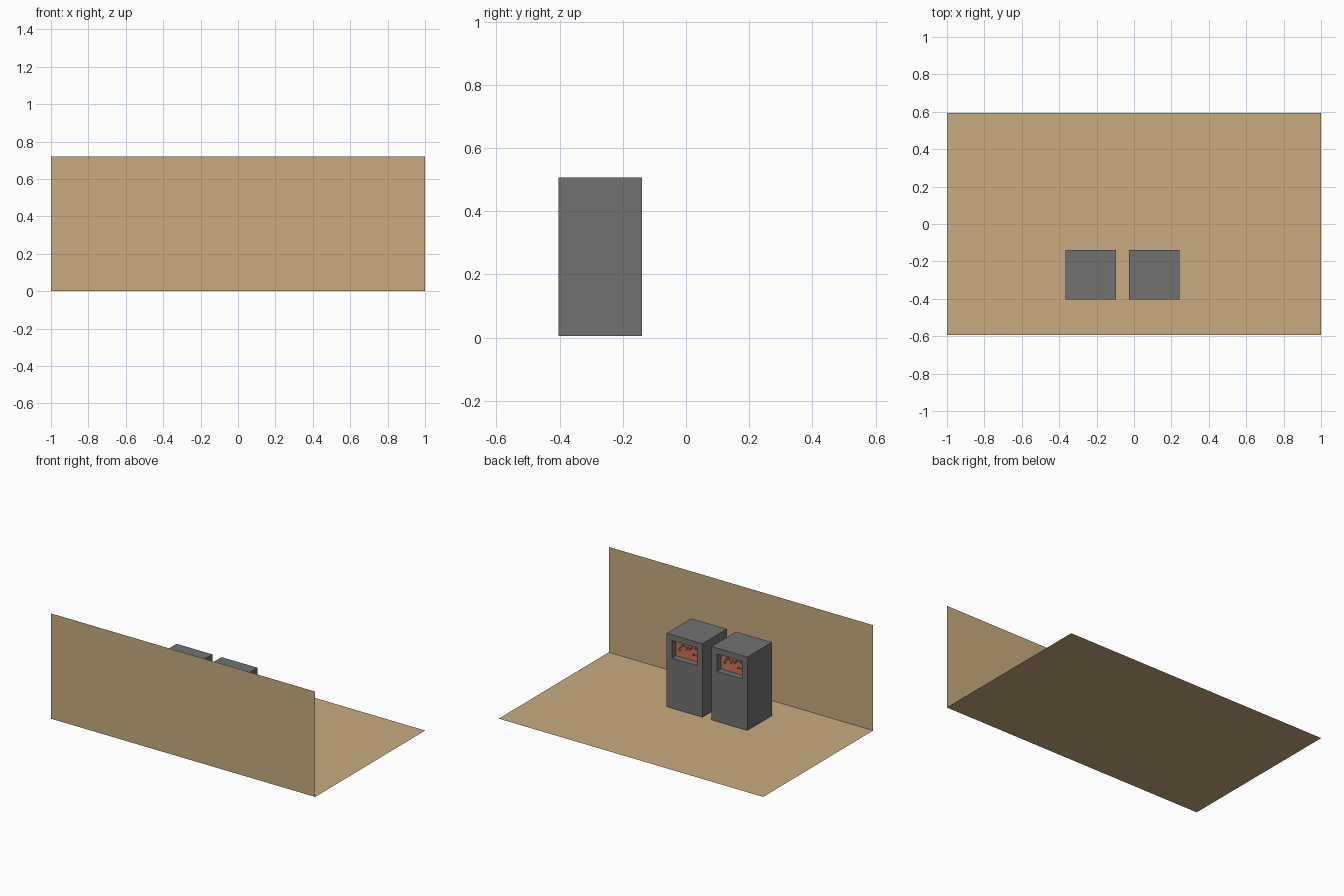
import bpy, bmesh, math, random
from mathutils import Matrix, Vector

if "Cube" in bpy.data.objects:
    bpy.data.objects.remove(bpy.data.objects["Cube"])


def material(name, rgb):
    m = bpy.data.materials.new(name)
    m.diffuse_color = (*rgb, 1)
    m.use_nodes = True
    m.node_tree.nodes["Principled BSDF"].inputs["Base Color"].default_value = m.diffuse_color
    return m


TAN = material("tan_board", (0.58, 0.41, 0.21))
GREY = material("dark_grey", (0.17, 0.17, 0.17))
ORANGE = material("orange_screen", (0.62, 0.17, 0.08))


def add(name, mesh, loc=(0, 0, 0)):
    ob = bpy.data.objects.new(name, mesh)
    ob.location = loc
    bpy.context.collection.objects.link(ob)
    return ob


def to_mesh(name, bm, *mats):
    me = bpy.data.meshes.new(name)
    bm.to_mesh(me)
    bm.free()
    for m in mats:
        me.materials.append(m)
    return me


def sheet(name, corners):
    bm = bmesh.new()
    bm.faces.new([bm.verts.new(c) for c in corners])
    add(name, to_mesh(name, bm, TAN))


# Floor and wall: single thin sheets
D, H = 0.594, 0.72
sheet("floor", [(-1, -D, 0), (1, -D, 0), (1, D, 0), (-1, D, 0)])
sheet("wall", [(1, -D, 0), (-1, -D, 0), (-1, -D, H), (1, -D, H)])

# Cabinet: box with a sunken screen high on its +y face
W, L, T = 0.27, 0.265, 0.502
MARGIN, SCREEN_LOW, DEPTH = 0.04, 0.342, 0.045
bm = bmesh.new()
bmesh.ops.create_cube(bm, size=1, matrix=Matrix.Translation((0, 0, T / 2))
                      @ Matrix.Diagonal((W, L, T, 1)))
bm.normal_update()
face = max(bm.faces, key=lambda f: f.normal.y)
bmesh.ops.inset_region(bm, faces=[face], thickness=MARGIN, use_even_offset=True)
for v in face.verts:
    if v.co.z < T / 2:
        v.co.z = SCREEN_LOW
screen = bmesh.ops.extrude_discrete_faces(bm, faces=[face])["faces"][0]
bmesh.ops.translate(bm, verts=screen.verts, vec=(0, -DEPTH, 0))
screen.material_index = 1
bmesh.ops.recalc_face_normals(bm, faces=bm.faces)
cabinet = to_mesh("cabinet", bm, GREY, ORANGE)

# Small angular grey flakes in low relief across the screen
random.seed(4)
bm = bmesh.new()
for i in range(16):
    pos = Vector((-0.07 + 0.14 * i / 15, L / 2 - DEPTH + 0.002,
                  (SCREEN_LOW + T - MARGIN) / 2 + random.uniform(-0.03, 0.03)))
    r = random.uniform(0.005, 0.010)
    bmesh.ops.create_cone(
        bm, cap_ends=True, segments=5, radius1=r, radius2=r * 0.6, depth=0.004,
        matrix=Matrix.Translation(pos) @ Matrix.Rotation(-math.pi / 2, 4, 'X')
        @ Matrix.Rotation(random.uniform(0, 6.28), 4, 'Z'))
flakes = to_mesh("screen_flakes", bm, GREY)

# Two identical cabinets side by side
for side, x in (("left", -0.232), ("right", 0.108)):
    add(side + "_cabinet", cabinet, (x, -0.271, 0.005))
    add(side + "_screen_flakes", flakes, (x, -0.271, 0.005))
